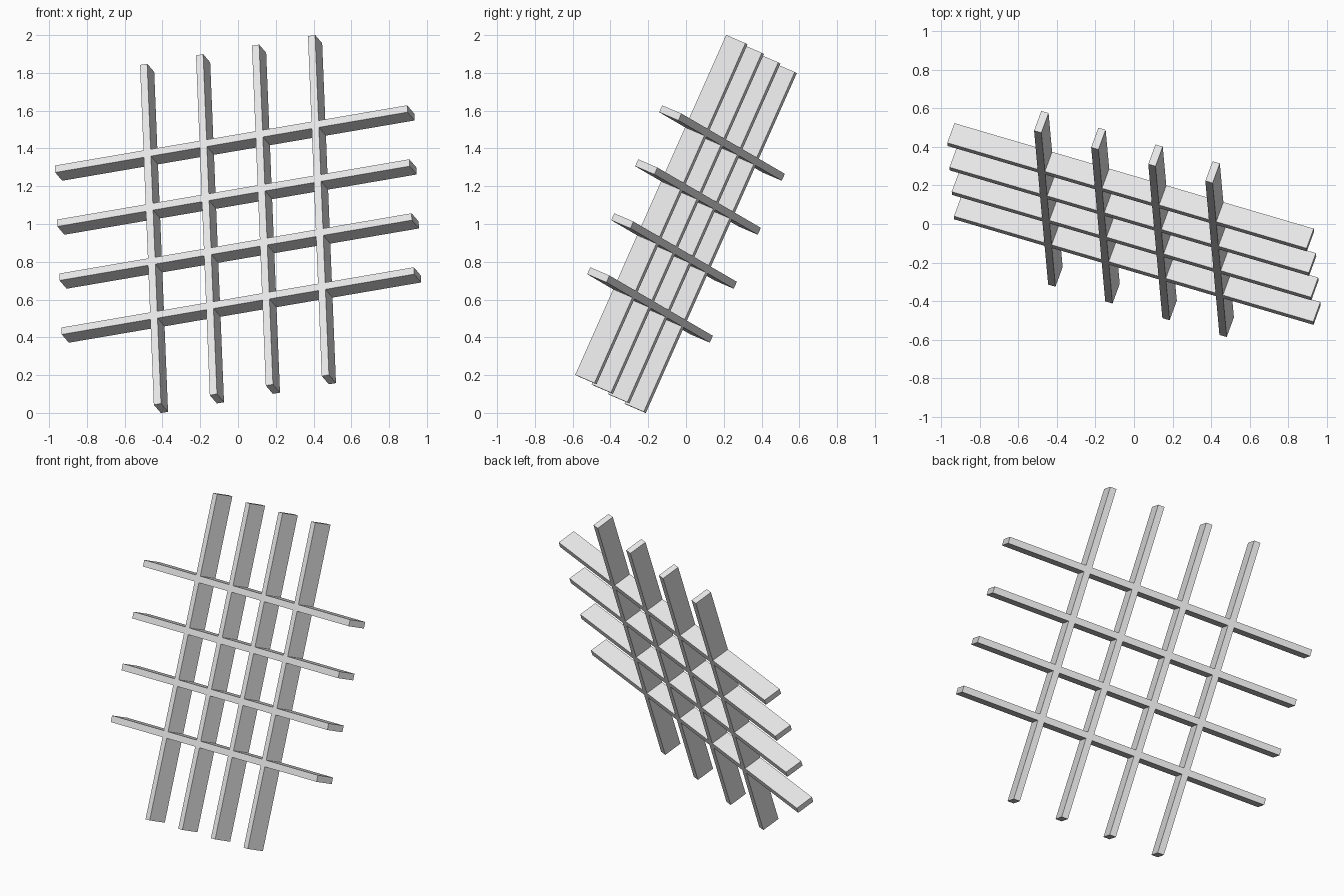
import bpy
from mathutils import Matrix, Vector

cube = bpy.data.objects.get("Cube")
if cube:
    bpy.data.objects.remove(cube, do_unlink=True)

LENGTH, THICK, DEPTH, SPACING = 1.97, 0.04, 0.117, 0.313

# Single plain grey
grey = bpy.data.materials.new("light_grey")
grey.use_nodes = True
colour = (0.8, 0.8, 0.8, 1)
grey.diffuse_color = colour
grey.node_tree.nodes["Principled BSDF"].inputs["Base Color"].default_value = colour

# Tilted frame: rails run along u, uprights along v, bar depth along w
u = Vector((0.947, -0.278, 0.162)).normalized()
v = Vector((-0.038, 0.406, 0.913))
v = (v - u * v.dot(u)).normalized()
w = u.cross(v)
frame = Matrix((u, v, w)).transposed().to_4x4()
frame.translation = (0, 0, 1)


def bar(name, centre, size):
    bpy.ops.mesh.primitive_cube_add(size=1)
    ob = bpy.context.object
    ob.name = name
    ob.data.materials.append(grey)
    ob.data.transform(Matrix.Diagonal((*size, 1)))
    ob.matrix_world = frame @ Matrix.Translation(centre)


# Four rails and four uprights crossing in one plane
for i in range(4):
    offset = (i - 1.5) * SPACING
    bar(f"rail_{i + 1}", (0, offset, 0), (LENGTH, THICK, DEPTH))
    bar(f"upright_{i + 1}", (offset, 0, 0), (THICK, LENGTH, DEPTH))
